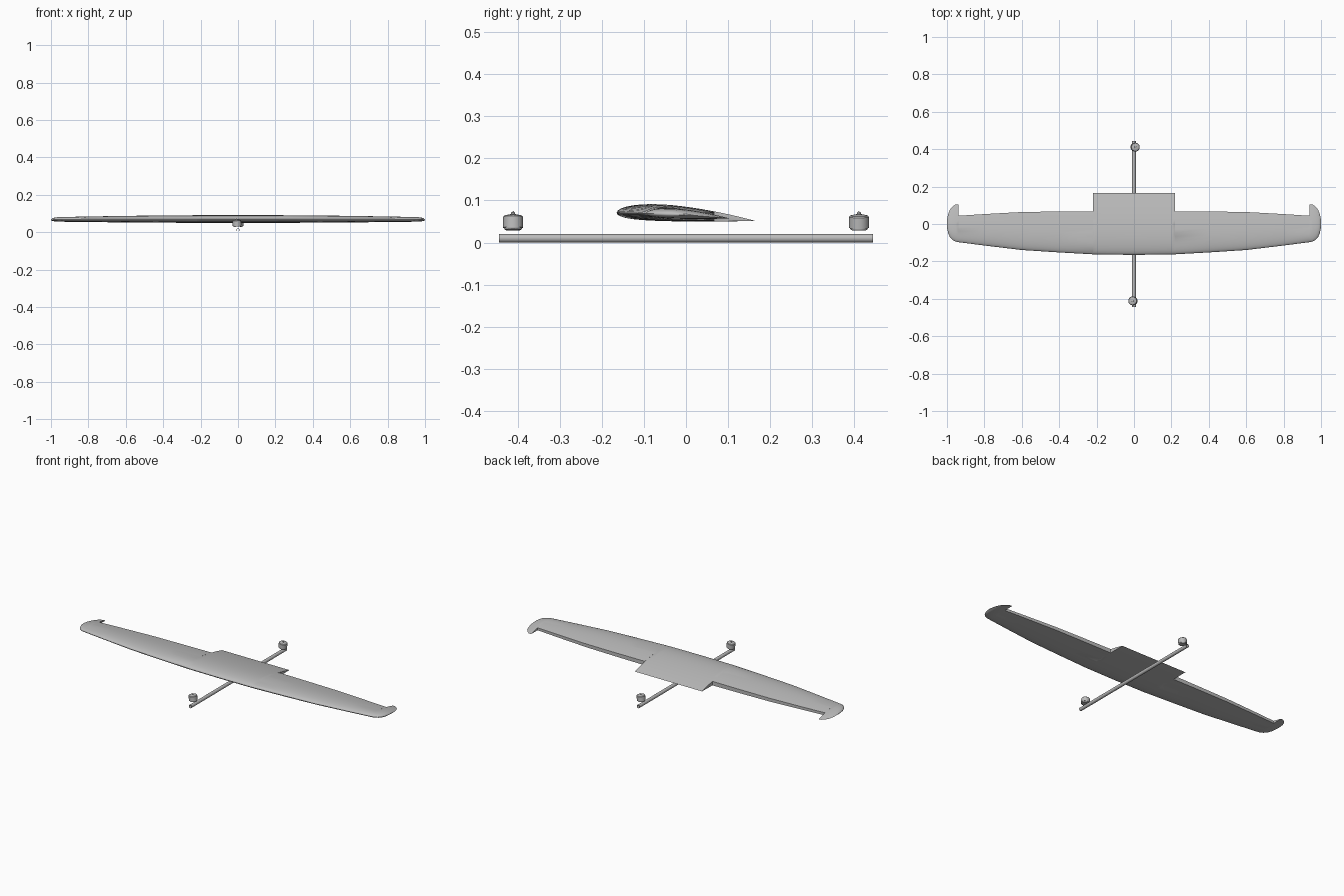
import bpy, bmesh, math
from mathutils import Matrix, Vector

cube = bpy.data.objects.get("Cube")
if cube:
    bpy.data.objects.remove(cube, do_unlink=True)

grey = bpy.data.materials.new("plain grey")
grey.use_nodes = True
grey.diffuse_color = (0.5, 0.5, 0.5, 1)
grey.node_tree.nodes["Principled BSDF"].inputs["Base Color"].default_value = (0.5, 0.5, 0.5, 1)


def finish(name, bm, angle=35):
    bmesh.ops.recalc_face_normals(bm, faces=bm.faces)
    mesh = bpy.data.meshes.new(name)
    bm.to_mesh(mesh)
    bm.free()
    mesh.materials.append(grey)
    obj = bpy.data.objects.new(name, mesh)
    bpy.context.collection.objects.link(obj)
    bpy.ops.object.select_all(action='DESELECT')
    obj.select_set(True)
    bpy.context.view_layer.objects.active = obj
    bpy.ops.object.shade_smooth_by_angle(angle=math.radians(angle))
    return obj


def lathe(name, profile, matrix, sides=24, closed=False):
    """Spin (radius, height) points around z, then place the result."""
    bm = bmesh.new()
    verts = [bm.verts.new((r, 0, h)) for r, h in profile]
    pairs = list(zip(verts, verts[1:] + verts[:1])) if closed else list(zip(verts, verts[1:]))
    edges = [bm.edges.new(p) for p in pairs]
    bmesh.ops.spin(bm, geom=verts + edges, cent=(0, 0, 0), axis=(0, 0, 1),
                   angle=math.tau, steps=sides, use_duplicate=False)
    bmesh.ops.remove_doubles(bm, verts=bm.verts, dist=1e-5)
    bm.transform(matrix)
    return finish(name, bm)


# Wing: cambered airfoil sections, cut off square along the control surface bays
def airfoil(u):
    thick = 0.6 * (0.2969 * math.sqrt(u) - 0.126 * u - 0.3516 * u**2 + 0.2843 * u**3 - 0.1036 * u**4)
    m, p = 0.02, 0.4
    if u < p:
        camber = m / p**2 * (2 * p * u - u * u)
    else:
        camber = m / (1 - p)**2 * (1 - 2 * p + 2 * p * u - u * u)
    return camber + thick, camber - thick


def section(bm, x, lead, trail, cut, fat, n=18):
    chord = trail - lead
    limit = (min(cut, trail) - lead) / chord
    top, bottom = [], []
    for i in range(n + 1):
        u = limit * (1 - math.cos(math.pi * i / n)) / 2
        hi, lo = airfoil(u)
        base = 0.066 - 0.06 * chord * (u - 0.25)
        y = lead + u * chord
        top.append(bm.verts.new((x, y, base + hi * chord * fat)))
        bottom.append(bm.verts.new((x, y, base + lo * chord * fat)))
    return top + bottom[:0:-1]


# x, leading edge, full trailing edge, cut line, thickness factor
half = [
    (0.0, -0.165, 0.165, 1, 1),
    (0.2, -0.163, 0.165, 1, 1),
    (0.22, -0.162, 0.165, 1, 1),
    (0.2201, -0.162, 0.165, 0.068, 1),
    (0.4, -0.152, 0.155, 0.067, 1),
    (0.6, -0.139, 0.143, 0.064, 1),
    (0.8, -0.115, 0.121, 0.053, 1),
    (0.939, -0.097, 0.105, 0.044, 1),
    (0.9391, -0.097, 0.105, 1, 1),
    (0.955, -0.094, 0.104, 1, 1),
    (0.972, -0.084, 0.092, 1, 1),
    (0.985, -0.069, 0.075, 1, 1),
    (0.994, -0.048, 0.052, 1, 1),
    (1.0, -0.015, 0.02, 1, 0.7),
]
bm = bmesh.new()
stations = [(-x, *rest) for x, *rest in half[:0:-1]] + half
rings = [section(bm, *s) for s in stations]
for a, b in zip(rings, rings[1:]):
    for i in range(len(a)):
        j = (i + 1) % len(a)
        bm.faces.new((a[i], a[j], b[j], b[i]))
bm.faces.new(rings[0])
bm.faces.new(rings[-1][::-1])
bmesh.ops.remove_doubles(bm, verts=bm.verts, dist=1e-6)
finish("wing", bm)

# Hollow boom running fore and aft under the wing
outer, inner, length = 0.01, 0.0085, 0.445
lathe("boom", [(outer, -length), (outer, length), (inner, length), (inner, -length)],
      Matrix.Translation((0, 0, outer)) @ Matrix.Rotation(math.pi / 2, 4, 'X'), closed=True)

# Motors, leaning slightly to opposite sides
base = [(0, 0), (0.019, 0), (0.021, 0.003), (0.021, 0.005), (0, 0.005)]
bell = [(0, 0.005), (0.0235, 0.005), (0.0235, 0.031), (0.021, 0.034),
        (0.008, 0.037), (0.0045, 0.037), (0.0045, 0.041), (0, 0.045)]
for label, side in (("front", -1), ("rear", 1)):
    place = Matrix.Translation((side * 0.004, side * 0.411, 0.03)) @ Matrix.Rotation(side * math.radians(6), 4, 'Y')
    lathe(label + "_motor_base", base, place)
    lathe(label + "_motor_bell", bell, place)
